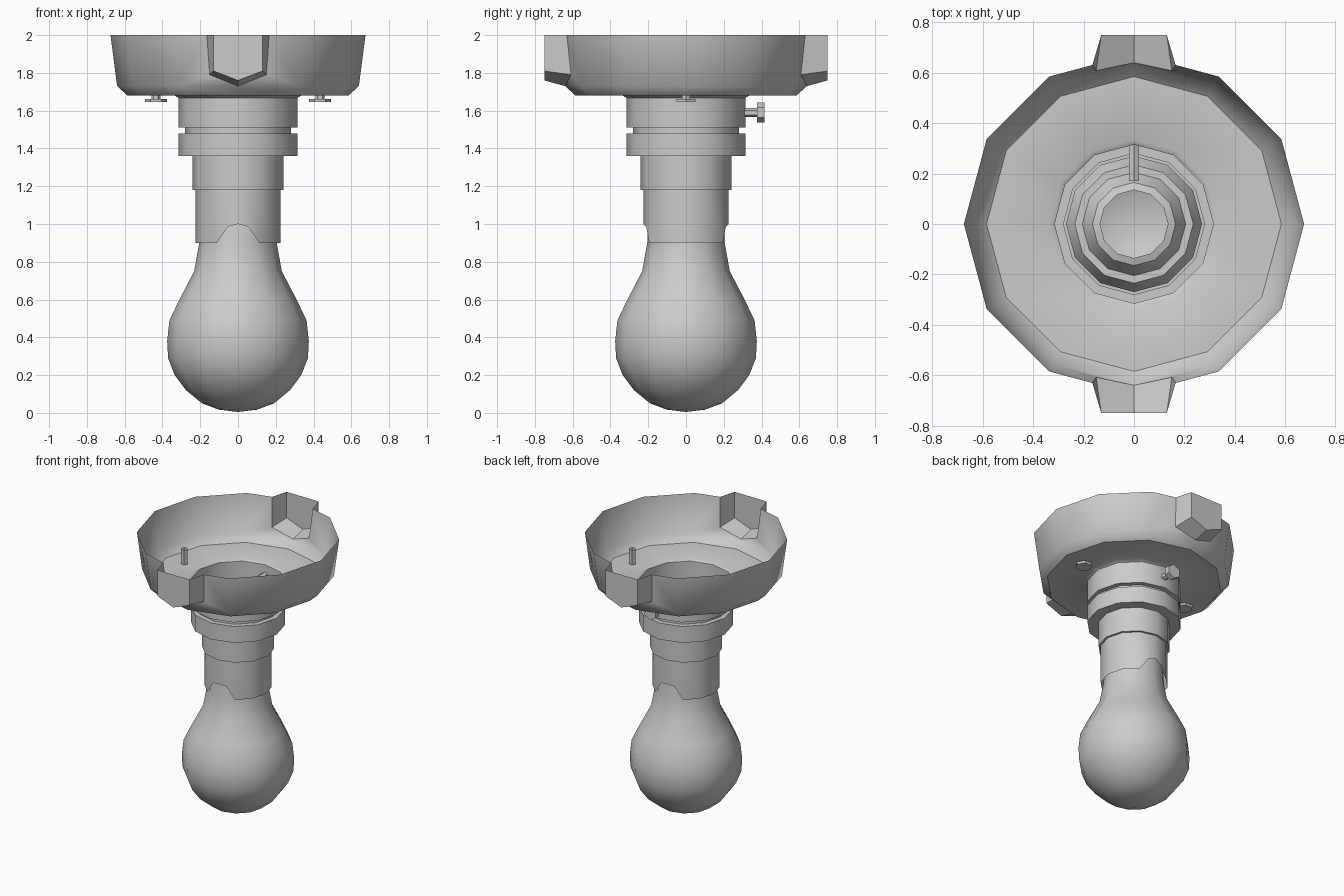
import bpy, bmesh
from math import sin, cos, pi, radians
from mathutils import Matrix, Vector

if "Cube" in bpy.data.objects:
    bpy.data.objects.remove(bpy.data.objects["Cube"])

N = 12


def finish(name, bm, angle=35):
    bmesh.ops.remove_doubles(bm, verts=bm.verts, dist=0.0005)
    bmesh.ops.recalc_face_normals(bm, faces=bm.faces)
    me = bpy.data.meshes.new(name)
    bm.to_mesh(me)
    bm.free()
    ob = bpy.data.objects.new(name, me)
    bpy.context.collection.objects.link(ob)
    bpy.ops.object.select_all(action='DESELECT')
    ob.select_set(True)
    bpy.context.view_layer.objects.active = ob
    bpy.ops.object.shade_smooth_by_angle(angle=radians(angle))
    return ob


def poly(bm, pts):
    return bm.faces.new([bm.verts.new(p) for p in pts])


def polar(r, i, z):
    return (r * cos(2 * pi * i / N), r * sin(2 * pi * i / N), z)


def lathe(bm, profile, skip=None):
    # revolve (radius, z) pairs; skip(level, side) leaves a panel open
    for k, ((r0, z0), (r1, z1)) in enumerate(zip(profile, profile[1:])):
        for i in range(N):
            if skip and skip(k, i):
                continue
            pts = [polar(r0, i, z0)]
            if r0 > 0:
                pts.append(polar(r0, i + 1, z0))
            pts.append(polar(r1, i + 1, z1))
            if r1 > 0:
                pts.append(polar(r1, i, z1))
            poly(bm, pts)


near_y = (2, 3, 8, 9)   # panels beside the front and back corners

# Ceiling canopy: open dish with a pointed spout front and back
bm = bmesh.new()
lathe(bm, [(0.675, 2.0), (0.64, 1.73), (0.585, 1.68), (0.335, 1.68), (0.315, 1.668)],
      lambda k, i: k == 0 and i in near_y)
for sy in (1, -1):
    for sx in (1, -1):
        def P(x, y, z):
            return (sx * x, sy * y, z)
        a, b = P(0.165, 0.631, 2), P(0.15, 0.608, 1.79)
        c, d = P(0.13, 0.75, 2), P(0.13, 0.75, 1.81)
        e, f = P(0, 0.64, 1.73), P(0, 0.75, 1.76)
        poly(bm, [P(0.3375, 0.5846, 2), a, b, e, P(0.32, 0.5543, 1.73)])
        poly(bm, [a, c, d, b])
        poly(bm, [b, d, f, e])
        poly(bm, [c, d, f, P(0, 0.75, 2)])
finish("canopy", bm, 40)

# Collar with groove, stepping down to the upper socket sleeve
bm = bmesh.new()
lathe(bm, [(0.315, 1.668), (0.315, 1.51), (0.28, 1.51), (0.28, 1.48), (0.315, 1.48),
           (0.315, 1.36), (0.24, 1.36), (0.24, 1.18), (0.225, 1.18)])
finish("collar", bm)

# Lower socket sleeve with a notch front and back
bm = bmesh.new()
lathe(bm, [(0.225, 1.18), (0.225, 0.90)], lambda k, i: i in near_y)
for sy in (1, -1):
    for sx in (1, -1):
        x, y = 0.1125, 0.1949
        poly(bm, [(sx * x, sy * y, 1.18), (0, sy * 0.225, 1.18), (0, sy * 0.225, 1.0),
                  (sx * 0.055, sy * 0.2103, 0.985), (sx * x, sy * y, 0.90)])
finish("socket_sleeve", bm)

# Stepped insulator inside the collar
bm = bmesh.new()
lathe(bm, [(0.27, 1.42), (0.235, 1.49), (0.205, 1.49), (0.165, 1.56), (0.135, 1.57)])
finish("insulator", bm)

# Light bulb
bm = bmesh.new()
lathe(bm, [(0, 0.005), (0.10, 0.017), (0.19, 0.05), (0.275, 0.12), (0.335, 0.20),
           (0.37, 0.29), (0.375, 0.38), (0.363, 0.49), (0.31, 0.60), (0.232, 0.75),
           (0.205, 0.90), (0.20, 1.0), (0.165, 1.15), (0.135, 1.2)])
finish("bulb", bm, 60)


# Hex screws: shaft along +z from the head, then turned into place
def screw(name, head_r, head_h, shaft_r, length, matrix):
    bm = bmesh.new()
    for r, z, h, caps in ((head_r, 0, head_h, True), (shaft_r, head_h, length, False)):
        bmesh.ops.create_cone(bm, cap_ends=caps, segments=6, radius1=r, radius2=r,
                              depth=h, matrix=Matrix.Translation((0, 0, z + h / 2)))
    bm.transform(matrix)
    finish(name, bm, 30)


for side, x in (("left", -0.435), ("right", 0.435)):
    screw("canopy_screw_" + side, 0.058, 0.018, 0.024, 0.125,
          Matrix.Translation((x, 0, 1.645)) @ Matrix.Rotation(pi / 6, 4, 'Z'))
screw("collar_screw", 0.052, 0.04, 0.024, 0.205,
      Matrix.Translation((0, 0.415, 1.59)) @ Matrix.Rotation(pi / 2, 4, 'X'))
